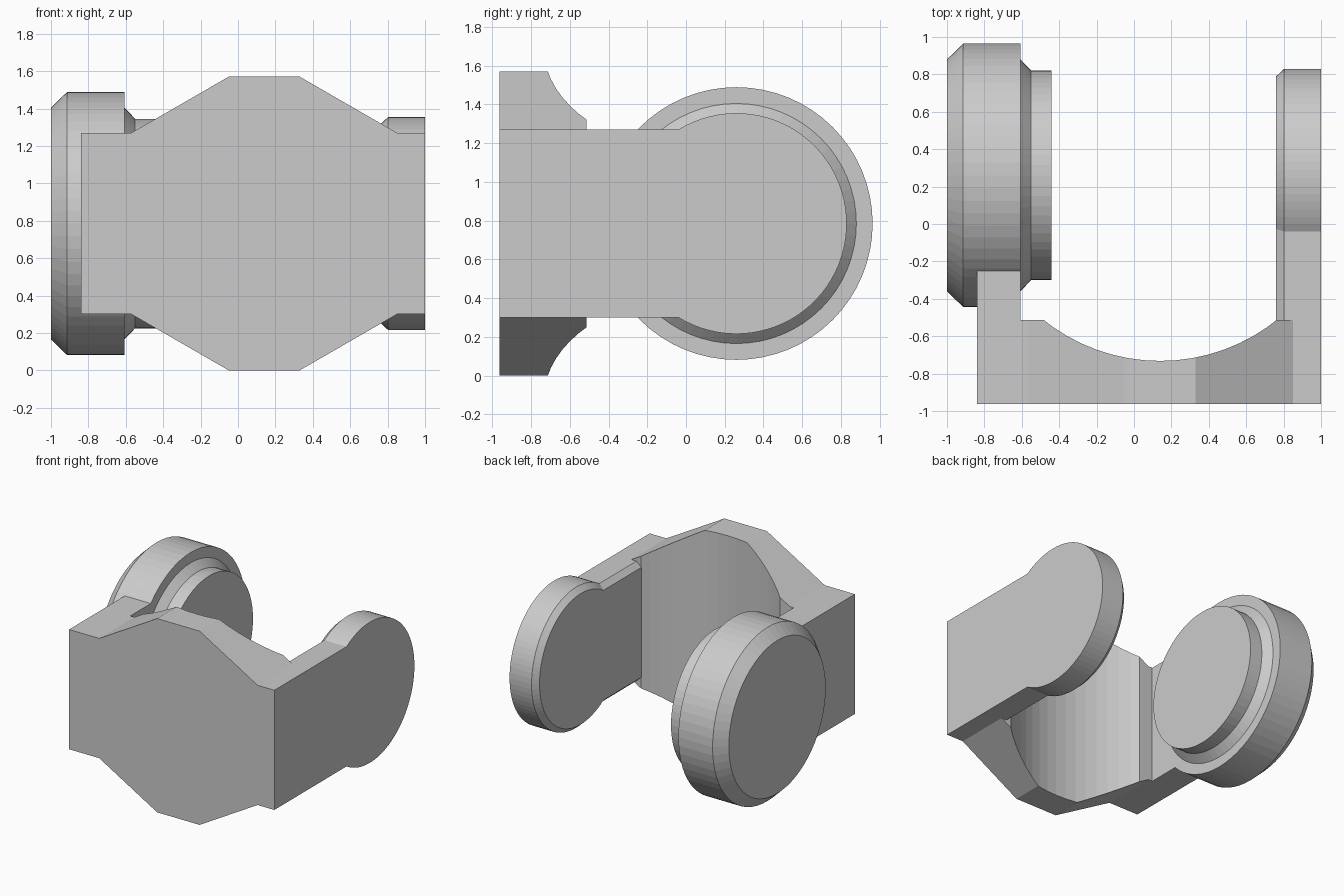
import bpy, bmesh
from math import sin, cos, asin, pi

if "Cube" in bpy.data.objects:
    bpy.data.objects.remove(bpy.data.objects["Cube"])

CY, CZ = 0.26, 0.785      # shared axis of the round parts
HALF = 0.485              # half height of the arms
SEG = 64


def loft(name, loops):
    """Skin a list of equal-length 3D loops and cap both ends."""
    bm = bmesh.new()
    rings = [[bm.verts.new(p) for p in loop] for loop in loops]
    for a, b in zip(rings, rings[1:]):
        for i in range(len(a)):
            j = (i + 1) % len(a)
            bm.faces.new((a[i], a[j], b[j], b[i]))
    bm.faces.new(rings[0])
    bm.faces.new(rings[-1])
    bmesh.ops.recalc_face_normals(bm, faces=bm.faces[:])
    mesh = bpy.data.meshes.new(name)
    bm.to_mesh(mesh)
    bm.free()
    ob = bpy.data.objects.new(name, mesh)
    bpy.context.collection.objects.link(ob)
    return ob


def circle(x, r):
    return [(x, CY + r * cos(2 * pi * i / SEG), CZ + r * sin(2 * pi * i / SEG))
            for i in range(SEG)]


def keyhole(x, r, half, y0):
    """Rectangle from y0 running into a round end."""
    a = pi - asin(half / r)
    arc = [-a + 2 * a * i / 56 for i in range(57)]
    return ([(x, y0, CZ - half)]
            + [(x, CY + r * cos(t), CZ + r * sin(t)) for t in arc]
            + [(x, y0, CZ + half)])


# Front plate: stepped octagonal outline, extruded in depth
upper = [(-0.84, HALF), (-0.57, HALF), (-0.05, CZ), (0.33, CZ), (0.85, HALF), (1.0, HALF)]
outline = upper + [(x, -h) for x, h in reversed(upper)]
plate = loft("front_plate", [[(x, y, CZ + h) for x, h in outline] for y in (-0.963, -0.513)])

# Scoop in the back of the plate
bpy.ops.mesh.primitive_cylinder_add(vertices=72, radius=0.997, depth=4, location=(0.14, CY + 0.005, CZ))
cutter = bpy.context.object
cutter.name = "scoop_cutter"
cutter.hide_render = True
mod = plate.modifiers.new("scoop", 'BOOLEAN')
mod.operation = 'DIFFERENCE'
mod.solver = 'EXACT'
mod.object = cutter
bpy.context.view_layer.objects.active = plate
bpy.ops.object.modifier_apply(modifier="scoop")
bpy.data.objects.remove(cutter, do_unlink=True)

# Right arm: keyhole plate with a chamfered inner edge
loft("right_arm", [keyhole(0.76, 0.53, HALF - 0.04, -0.515),
                   keyhole(0.803, 0.57, HALF, -0.515),
                   keyhole(1.0, 0.57, HALF, -0.515)])

# Left arm: straight bar running into the big disc
loft("left_arm", [[(x, y, CZ + s * HALF) for y, s in
                   ((-0.515, -1), (-0.25, -1), (-0.25, 1), (-0.515, 1))]
                  for x in (-0.84, -0.607)])

# Left disc with chamfered rim, and its stepped hub
loft("left_disc", [circle(-1.0, 0.62), circle(-0.913, 0.704), circle(-0.607, 0.704)])
loft("left_hub", [circle(-0.615, 0.62), circle(-0.607, 0.62), circle(-0.55, 0.56), circle(-0.44, 0.56)])
